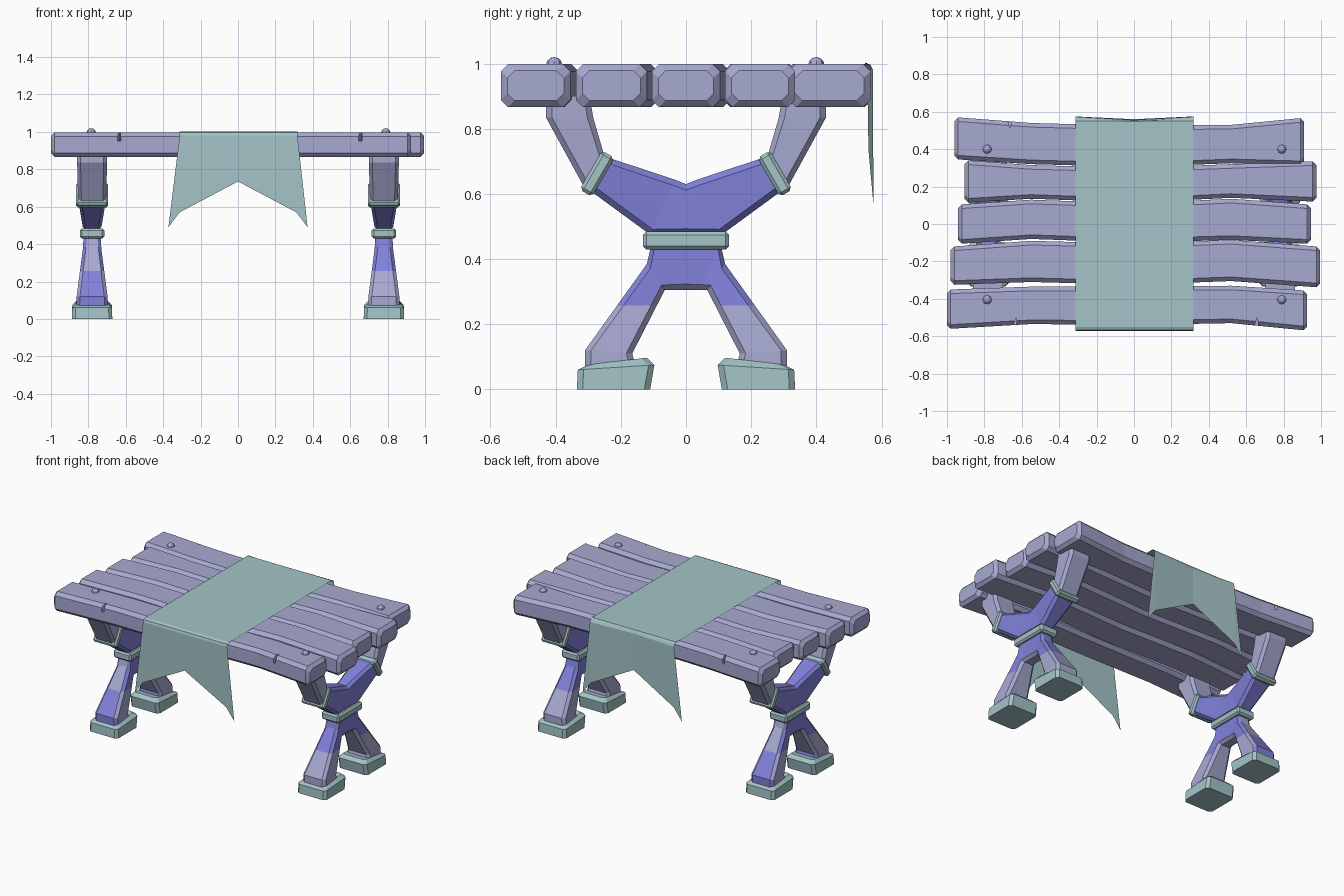
import bpy, bmesh, math
from mathutils import Vector, Matrix

if "Cube" in bpy.data.objects:
    bpy.data.objects.remove(bpy.data.objects["Cube"])


def material(name, rgb):
    m = bpy.data.materials.new(name)
    m.diffuse_color = (*rgb, 1)
    m.use_nodes = True
    m.node_tree.nodes["Principled BSDF"].inputs["Base Color"].default_value = m.diffuse_color
    return m


PALE = material("pale lavender wood", (0.39, 0.40, 0.64))
PURPLE = material("purple wood", (0.22, 0.22, 0.70))
TEAL = material("teal trim", (0.37, 0.55, 0.57))


def finish(bm, name, mats, rule=None):
    bmesh.ops.recalc_face_normals(bm, faces=bm.faces[:])
    if rule:
        for f in bm.faces:
            f.material_index = rule(f.calc_center_median(), f.normal)
    me = bpy.data.meshes.new(name)
    bm.to_mesh(me)
    bm.free()
    for m in mats:
        me.materials.append(m)
    ob = bpy.data.objects.new(name, me)
    bpy.context.collection.objects.link(ob)
    return ob


def loft(rings):
    bm = bmesh.new()
    vs = [[bm.verts.new(p) for p in r] for r in rings]
    n = len(vs[0])
    for a, b in zip(vs, vs[1:]):
        for i in range(n):
            j = (i + 1) % n
            bm.faces.new((a[i], a[j], b[j], b[i]))
    bm.faces.new(vs[0][::-1])
    bm.faces.new(vs[-1])
    return bm


def section(cx, o, i, hx, c):
    """Chamfered rectangle between outer point o and inner point i (y, z)."""
    o, i = Vector((0, *o)), Vector((0, *i))
    d = (i - o).normalized() * c
    pts = [(-hx + c, o), (hx - c, o), (hx, o + d), (hx, i - d),
           (hx - c, i), (-hx + c, i), (-hx, i - d), (-hx, o + d)]
    return [Vector((cx + x, p.y, p.z)) for x, p in pts]


def box(name, loc, size, angle, bevel, mat):
    bm = bmesh.new()
    bmesh.ops.create_cube(bm, size=1)
    bmesh.ops.scale(bm, vec=size, verts=bm.verts[:])
    bmesh.ops.bevel(bm, geom=bm.edges[:], offset=bevel, segments=1, affect='EDGES')
    bmesh.ops.transform(bm, verts=bm.verts[:],
                        matrix=Matrix.Translation(loc) @ Matrix.Rotation(angle, 4, 'X'))
    return finish(bm, name, [mat])


# Table top: five slightly bent planks (x start, x end, near edge, far edge)
planks = [
    (-1.0, 0.925, (-.56, -.535, -.54, -.53, -.568), (-.35, -.335, -.335, -.33, -.355)),
    (-.98, 0.995, (-.325, -.31, -.325, -.305, -.338), (-.12, -.09, -.105, -.085, -.12)),
    (-.94, 0.945, (-.105, -.08, -.10, -.085, -.105), (.105, .13, .11, .135, .105)),
    (-.905, 0.975, (.115, .135, .115, .14, .12), (.34, .315, .30, .32, .335)),
    (-.96, 0.91, (.345, .32, .305, .325, .315), (.57, .54, .525, .53, .566)),
]


def plank_ring(x, lo, hi, inset):
    c, a, b = .022, .866 + inset, .998 - inset
    lo, hi = lo + inset, hi - inset
    return [(x, lo + c, a), (x, hi - c, a), (x, hi, a + c), (x, hi, b - c),
            (x, hi - c, b), (x, lo + c, b), (x, lo, b - c), (x, lo, a + c)]


boards = []
for k, (x0, x1, lo, hi) in enumerate(planks):
    e = .02
    rings = [plank_ring(x0, lo[0], hi[0], e)]
    for x, l, h in zip((x0 + e, -.55, 0, .52, x1 - e), lo, hi):
        rings.append(plank_ring(x, l, h, 0))
    rings.append(plank_ring(x1, lo[4], hi[4], e))
    boards.append(finish(loft(rings), f"plank_{k + 1}", [PALE]))

# Small splits in the outer planks
for k, x, y in ((0, -.64, -.55), (0, .65, -.55), (4, -.67, .56)):
    s = 1 if y < 0 else -1
    bm = loft([[(x - .016, y - .02 * s, z), (x + .016, y - .02 * s, z), (x + .01, y + .05 * s, z)]
               for z in (.95, 1.05)])
    cutter = finish(bm, "split_cutter", [PALE])
    cutter.hide_render = True
    cutter.hide_viewport = True
    mod = boards[k].modifiers.new("split", 'BOOLEAN')
    mod.operation = 'DIFFERENCE'
    mod.object = cutter

# Rivets
for x in (-.785, .79):
    for y in (-.405, .4):
        bm = bmesh.new()
        bmesh.ops.create_uvsphere(bm, u_segments=8, v_segments=6, radius=.025)
        bmesh.ops.translate(bm, verts=bm.verts[:], vec=(x, y, .995))
        finish(bm, "rivet", [PALE])


def mirrored(cx, half, c):
    """Sections from the +y side through the middle to the -y side."""
    rows = half + [((-o[0], o[1]), (-i[0], i[1]), h) for o, i, h in half[::-1] if o[0] > 0]
    return [section(cx, o, i, h, c) for o, i, h in rows]


lower = [((.31, .05), (.15, .05), .085), ((.31, .12), (.165, .11), .083),
         ((.12, .385), (.065, .305), .05), ((.105, .45), (.04, .305), .046),
         ((0, .45), (0, .305), .046)]
upper = [((.43, .90), (.295, .90), .08), ((.43, .835), (.285, .835), .08),
         ((.315, .625), (.25, .715), .075), ((.11, .475), (.03, .642), .05),
         ((0, .475), (0, .63), .05)]

for cx in (-.78, .78):
    # Splayed lower legs, colour changing at a fixed height
    bm = loft(mirrored(cx, lower, .018))
    bmesh.ops.bisect_plane(bm, geom=bm.verts[:] + bm.edges[:] + bm.faces[:],
                           plane_co=(0, 0, .257), plane_no=(0, 0, 1))

    def leg_colour(p, n, cx=cx):
        high = p.z > .257
        if n.z < -.2:
            return 0
        if cx < 0 and abs(n.y) > abs(n.x) and abs(p.y) > .11:
            return 0 if high else 1
        return 1 if high else 0
    finish(bm, "lower_legs", [PALE, PURPLE], leg_colour)

    # Forked arms, purple between the bands
    finish(loft(mirrored(cx, upper, .018)), "support_arms", [PALE, PURPLE],
           lambda p, n: 0 if (abs(p.y) - .275) * .87 + (p.z - .66) * .5 > 0 else 1)

    # Collar, arm bands and feet
    box("collar", (cx, 0, .457), (.13, .265, .055), 0, .011, TEAL)
    for s in (-1, 1):
        box("arm_band", (cx, s * .273, .662), (.17, .044, .138), s * math.radians(30), .01, TEAL)
        foot = [((.335, 0), (.11, 0), .108), ((.332, .06), (.097, .075), .106),
                ((.30, .076), (.12, .097), .085)]
        finish(loft([section(cx, (s * o[0], o[1]), (s * i[0], i[1]), h, .018)
                     for o, i, h in foot]), "foot", [TEAL])

# Cloth runner with swallow-tail ends
bm = bmesh.new()
profile = [(-.571, .98), (-.566, .996), (-.55, 1.003), (.55, 1.003), (.566, .996), (.574, .98)]
rows = []
for y, z in profile:
    mid = y - .018 if y > .56 else y
    rows.append([bm.verts.new(p) for p in ((-.312, y, z), (0, mid, z), (.318, y, z))])
for a, b in zip(rows, rows[1:]):
    for i in (0, 1):
        bm.faces.new((a[i], a[i + 1], b[i + 1], b[i]))
for row, y, mid in ((rows[0], -.571, -.571), (rows[-1], .575, .56)):
    centre = bm.verts.new((0, mid, .735))
    for side, top in ((-1, row[0]), (1, row[2])):
        tip = bm.verts.new((side * .372, y, .49))
        knee = bm.verts.new((side * .312, y, .57))
        bm.faces.new((top, tip, knee))
        bm.faces.new((top, knee, centre, row[1]))
finish(bm, "cloth_runner", [TEAL])
